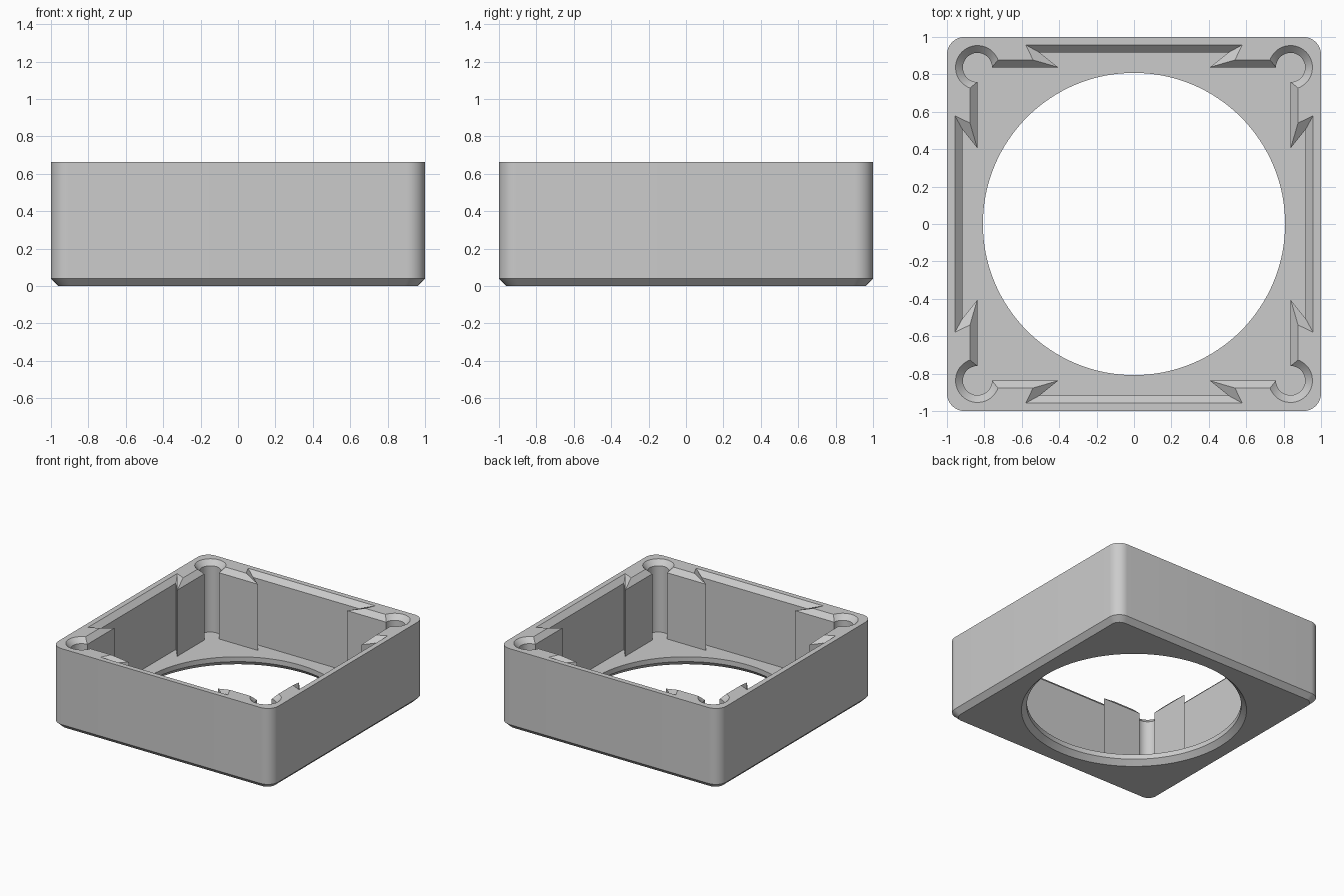
import bpy
import bmesh
from math import sin, cos, pi, asin

default = bpy.data.objects.get("Cube")
if default:
    bpy.data.objects.remove(default, do_unlink=True)

HEIGHT, CHAMFER, FLOOR = 0.664, 0.04, 0.08

grey = bpy.data.materials.new("light grey plastic")
grey.use_nodes = True
colour = (0.6, 0.6, 0.6, 1)
grey.diffuse_color = colour
grey.node_tree.nodes["Principled BSDF"].inputs["Base Color"].default_value = colour


def loft(name, rings):
    """Closed solid through (z, outline) rings of equal point count."""
    bm = bmesh.new()
    loops = [[bm.verts.new((x, y, z)) for x, y in pts] for z, pts in rings]
    for low, high in zip(loops, loops[1:]):
        for i in range(len(low)):
            j = (i + 1) % len(low)
            bm.faces.new((low[i], low[j], high[j], high[i]))
    bm.faces.new(loops[0][::-1])
    bm.faces.new(loops[-1])
    bmesh.ops.recalc_face_normals(bm, faces=bm.faces)
    mesh = bpy.data.meshes.new(name)
    bm.to_mesh(mesh)
    bm.free()
    mesh.materials.append(grey)
    obj = bpy.data.objects.new(name, mesh)
    bpy.context.collection.objects.link(obj)
    return obj


def arc(cx, cy, r, start, end, steps):
    angles = [start + (end - start) * i / steps for i in range(steps + 1)]
    return [(cx + r * cos(a), cy + r * sin(a)) for a in angles]


def four_fold(points):
    """Repeat a corner outline in all four quadrants."""
    out = []
    for _ in range(4):
        out += points
        points = [(-y, x) for x, y in points]
    return out


def rounded_square(half, r):
    return four_fold(arc(half - r, half - r, r, 0, pi / 2, 12))


def cavity(recess, recess_end, pad, pad_end, r):
    """Dovetail recess on each side, straight pads, round corner wells."""
    c = 0.837
    a = asin((pad - c) / r)
    well = arc(c, c, r, a - pi / 2, pi - a, 36)
    return four_fold([(recess, recess_end), (pad, pad_end)] + well
                     + [(pad_end, pad), (recess_end, recess)])


def circle(r):
    return arc(0, 0, r, 0, 2 * pi, 128)[:-1]


# Outer shell with chamfered bottom edge
body = loft("square_housing", [
    (0, rounded_square(1 - CHAMFER, 0.07)),
    (CHAMFER, rounded_square(1, 0.095)),
    (HEIGHT, rounded_square(1, 0.095))])

# Cavity flaring out at the rim
lower = cavity(0.917, 0.505, 0.838, 0.406, 0.078)
upper = cavity(0.957, 0.578, 0.877, 0.54, 0.117)
cavity_cutter = loft("cavity_cutter", [
    (FLOOR, lower), (HEIGHT - CHAMFER, lower), (HEIGHT, upper), (HEIGHT + 0.1, upper)])

# Round floor opening, chamfered underneath
opening_cutter = loft("opening_cutter", [
    (-0.1, circle(0.848)), (0, circle(0.848)),
    (CHAMFER, circle(0.808)), (0.3, circle(0.808))])

bpy.ops.object.select_all(action="DESELECT")
bpy.context.view_layer.objects.active = body
body.select_set(True)
for cutter in (cavity_cutter, opening_cutter):
    cutter.hide_render = True
    mod = body.modifiers.new(cutter.name, "BOOLEAN")
    mod.operation = "DIFFERENCE"
    mod.solver = "EXACT"
    mod.object = cutter
    bpy.ops.object.modifier_apply(modifier=mod.name)
    bpy.data.objects.remove(cutter, do_unlink=True)

bpy.ops.object.shade_smooth_by_angle(angle=pi / 6)
